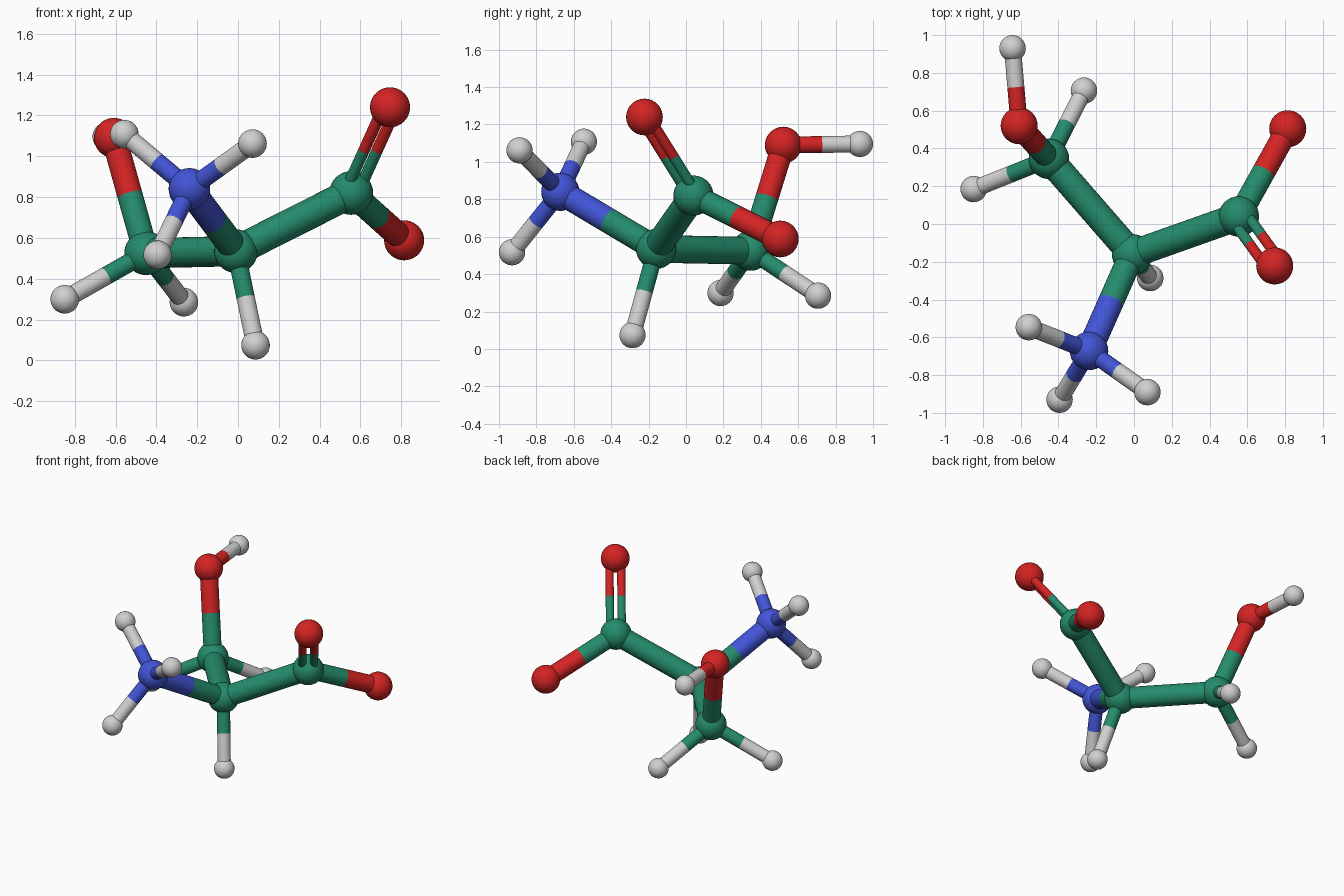
import bpy
from mathutils import Vector

if "Cube" in bpy.data.objects:
    bpy.data.objects.remove(bpy.data.objects["Cube"], do_unlink=True)


def material(name, rgb):
    mat = bpy.data.materials.new(name)
    mat.use_nodes = True
    color = (*rgb, 1.0)
    mat.diffuse_color = color
    mat.node_tree.nodes["Principled BSDF"].inputs["Base Color"].default_value = color
    return mat


MATERIALS = {
    "carbon": material("green", (0.018, 0.26, 0.15)),
    "nitrogen": material("blue", (0.055, 0.09, 0.68)),
    "oxygen": material("red", (0.66, 0.017, 0.017)),
    "hydrogen": material("light grey", (0.63, 0.63, 0.63)),
}
BALL_RADIUS = {"carbon": 0.107, "nitrogen": 0.102, "oxygen": 0.098, "hydrogen": 0.07}

# Atom name: element, centre
ATOMS = {
    "centre_carbon": ("carbon", (-0.01, -0.16, 0.535)),
    "side_carbon": ("carbon", (-0.45, 0.345, 0.525)),
    "acid_carbon": ("carbon", (0.555, 0.04, 0.82)),
    "upper_oxygen": ("oxygen", (0.745, -0.222, 1.24)),
    "lower_oxygen": ("oxygen", (0.814, 0.504, 0.588)),
    "side_oxygen": ("oxygen", (-0.608, 0.52, 1.09)),
    "side_oxygen_hydrogen": ("hydrogen", (-0.643, 0.93, 1.096)),
    "nitrogen": ("nitrogen", (-0.238, -0.672, 0.84)),
    "nitrogen_hydrogen_back": ("hydrogen", (-0.557, -0.546, 1.108)),
    "nitrogen_hydrogen_left": ("hydrogen", (0.071, -0.89, 1.062)),
    "nitrogen_hydrogen_low": ("hydrogen", (-0.394, -0.93, 0.517)),
    "side_hydrogen_right": ("hydrogen", (-0.849, 0.185, 0.299)),
    "side_hydrogen_back": ("hydrogen", (-0.265, 0.706, 0.285)),
    "centre_hydrogen": ("hydrogen", (0.086, -0.286, 0.074)),
}

# Bonds: first atom, second atom, rod radius
BONDS = [
    ("centre_carbon", "side_carbon", 0.074),
    ("centre_carbon", "acid_carbon", 0.074),
    ("centre_carbon", "nitrogen", 0.068),
    ("acid_carbon", "lower_oxygen", 0.062),
    ("side_carbon", "side_oxygen", 0.062),
]
HYDROGEN_BONDS = {
    "side_oxygen": ["side_oxygen_hydrogen"],
    "nitrogen": ["nitrogen_hydrogen_back", "nitrogen_hydrogen_left", "nitrogen_hydrogen_low"],
    "side_carbon": ["side_hydrogen_right", "side_hydrogen_back"],
    "centre_carbon": ["centre_hydrogen"],
}
BONDS += [(a, b, 0.045) for a, group in HYDROGEN_BONDS.items() for b in group]


def finish(name, element):
    obj = bpy.context.object
    obj.name = name
    obj.data.materials.append(MATERIALS[element])
    bpy.ops.object.shade_smooth_by_angle()


def half_rod(name, element, start, end, radius):
    axis = end - start
    bpy.ops.mesh.primitive_cylinder_add(
        vertices=32, radius=radius, depth=axis.length, end_fill_type="NOTHING",
        location=(start + end) / 2, rotation=axis.to_track_quat("Z", "Y").to_euler())
    finish(name, element)


def bond(a, b, radius, shift=Vector()):
    # Each rod changes colour halfway between its two balls
    (kind_a, pos_a), (kind_b, pos_b) = ATOMS[a], ATOMS[b]
    start, end = Vector(pos_a) + shift, Vector(pos_b) + shift
    middle = (start + end) / 2
    half_rod(f"rod_{a}_to_{b}", kind_a, start, middle, radius)
    half_rod(f"rod_{b}_to_{a}", kind_b, middle, end, radius)


# Balls
for name, (element, centre) in ATOMS.items():
    bpy.ops.mesh.primitive_uv_sphere_add(
        segments=32, ring_count=20, radius=BALL_RADIUS[element], location=centre)
    finish("ball_" + name, element)

# Single rods
for a, b, radius in BONDS:
    bond(a, b, radius)

# Double rod, two thin rods side by side
axis = Vector(ATOMS["upper_oxygen"][1]) - Vector(ATOMS["acid_carbon"][1])
side = axis.cross(Vector((0, 0, 1))).normalized()
for sign in (-1, 1):
    bond("acid_carbon", "upper_oxygen", 0.028, side * sign * 0.04)
